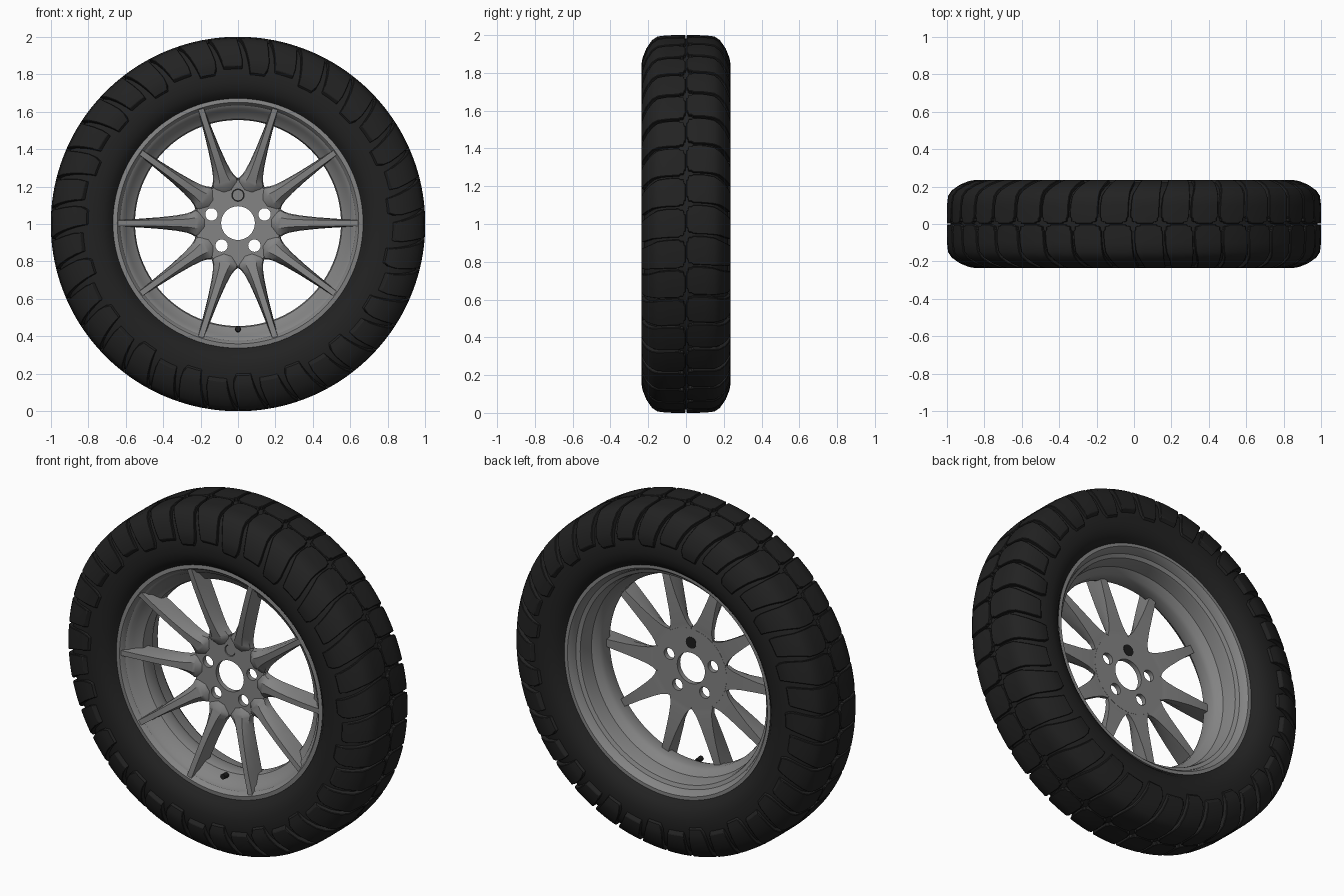
import bpy, bmesh, math
from mathutils import Vector

if "Cube" in bpy.data.objects:
    bpy.data.objects.remove(bpy.data.objects["Cube"])


def material(name, value):
    m = bpy.data.materials.new(name)
    m.use_nodes = True
    colour = (value, value, value, 1)
    m.diffuse_color = colour
    m.node_tree.nodes["Principled BSDF"].inputs["Base Color"].default_value = colour
    return m


RUBBER = material("black rubber", 0.016)
ALLOY = material("grey alloy", 0.23)
DARK = material("dark fitting", 0.012)
AXLE = 1.005  # height of the rim centre


def polar(r, y, a, height=1.0):
    return Vector((r * math.cos(a), y, height + r * math.sin(a)))


def smooth(obj, angle=35):
    bpy.ops.object.select_all(action="DESELECT")
    obj.select_set(True)
    bpy.context.view_layer.objects.active = obj
    bpy.ops.object.shade_smooth_by_angle(angle=math.radians(angle))


def finish(name, bm, mat, angle=35):
    bmesh.ops.recalc_face_normals(bm, faces=bm.faces)
    mesh = bpy.data.meshes.new(name)
    bm.to_mesh(mesh)
    bm.free()
    obj = bpy.data.objects.new(name, mesh)
    bpy.context.collection.objects.link(obj)
    mesh.materials.append(mat)
    smooth(obj, angle)
    return obj


def revolve(name, profile, mat, height, segments=144):
    """Turn a closed (radius, y) profile around the axle."""
    bm = bmesh.new()
    rings = [[bm.verts.new(polar(r, y, math.tau * i / segments, height)) for r, y in profile]
             for i in range(segments)]
    for i in range(segments):
        a, b = rings[i - 1], rings[i]
        for j in range(len(profile)):
            bm.faces.new((a[j - 1], a[j], b[j], b[j - 1]))
    return finish(name, bm, mat)


def rod(name, start, end, radius, mat):
    start, end = Vector(start), Vector(end)
    d = end - start
    bpy.ops.mesh.primitive_cylinder_add(vertices=24, radius=radius, depth=d.length,
                                        location=(start + end) / 2)
    obj = bpy.context.object
    obj.name = name
    obj.rotation_euler = d.to_track_quat("Z", "Y").to_euler()
    obj.data.materials.append(mat)
    smooth(obj)


# Tyre carcass: half profile from crown to bead, mirrored
half = [(0.981, 0.05), (0.977, 0.13), (0.956, 0.165), (0.912, 0.195), (0.86, 0.214),
        (0.81, 0.222), (0.76, 0.222), (0.72, 0.212), (0.69, 0.194), (0.667, 0.168),
        (0.652, 0.15)]
revolve("tyre_carcass", half + [(r, -y) for r, y in reversed(half)], RUBBER, 1.0)

# Tread lugs: (y, radius, angular half width, angular shift) from centre to sidewall
LUG = [(0.002, 1.0, 0.046, 0), (0.010, 1.0, 0.046, 0), (0.014, 1.0, 0.069, 0),
       (0.03, 1.0, 0.069, 0), (0.04, 1.0, 0.0765, 0),
       (0.10, 0.999, 0.0765, -0.002), (0.15, 0.993, 0.075, -0.008),
       (0.18, 0.973, 0.070, -0.018), (0.21, 0.93, 0.067, -0.035),
       (0.23, 0.88, 0.065, -0.05), (0.236, 0.845, 0.060, -0.055),
       (0.232, 0.81, 0.050, -0.05)]
COUNT, ACROSS = 38, 5


def add_lug(bm, angle, side, rows):
    def grid(scale_y, scale_r):
        return [[bm.verts.new(polar(r * scale_r, side * y * scale_y,
                                    angle + shift + w * (2 * i / (ACROSS - 1) - 1)))
                 for i in range(ACROSS)] for y, r, w, shift in rows]
    top, low = grid(1, 1), grid(0.88, 0.965)
    for a, b in zip(top, top[1:]):
        for i in range(ACROSS - 1):
            bm.faces.new((a[i], a[i + 1], b[i + 1], b[i]))

    def rim(g):
        return (g[0] + [row[-1] for row in g[1:-1]] + g[-1][::-1]
                + [row[0] for row in g[-2:0:-1]])
    outer, inner = rim(top), rim(low)
    for i in range(len(outer)):
        bm.faces.new((outer[i - 1], outer[i], inner[i], inner[i - 1]))


bm = bmesh.new()
for k in range(COUNT):
    for side in (-1, 1):
        add_lug(bm, math.tau * k / COUNT + 0.015 + 0.01 * side, side,
                LUG if k % 2 else LUG[:-1])
lugs = finish("tread_lugs", bm, RUBBER)
bevel = lugs.modifiers.new("soft edges", "BEVEL")
bevel.width, bevel.segments = 0.003, 1
bevel.limit_method, bevel.angle_limit = "ANGLE", math.radians(45)

# Rim barrel: visible inner skin, then the hidden outer skin
inner = [(0.668, -0.172), (0.645, -0.175), (0.636, -0.165), (0.628, -0.148), (0.610, -0.138),
         (0.600, -0.118), (0.556, -0.088), (0.550, -0.07), (0.550, -0.02), (0.558, 0.005),
         (0.588, 0.035), (0.597, 0.10), (0.603, 0.118), (0.624, 0.128), (0.634, 0.155),
         (0.648, 0.172), (0.668, 0.172)]
outer = [(r + 0.014, y * 0.96) for r, y in reversed(inner[1:-1])]
revolve("rim_barrel", inner + outer, ALLOY, AXLE)

# Ten spokes: (radius, front half width, back half width, front y, back y)
SPOKE = [(0.18, 0.020, 0.040, -0.076, -0.049), (0.21, 0.026, 0.066, -0.096, -0.048),
         (0.228, 0.028, 0.074, -0.100, -0.048), (0.236, 0.027, 0.068, -0.102, -0.048),
         (0.25, 0.024, 0.060, -0.106, -0.047), (0.275, 0.021, 0.051, -0.112, -0.046),
         (0.33, 0.018, 0.041, -0.125, -0.045), (0.42, 0.016, 0.031, -0.142, -0.044),
         (0.53, 0.015, 0.023, -0.158, -0.047), (0.645, 0.015, 0.019, -0.170, -0.06)]
bm = bmesh.new()
for k in range(10):
    a = math.tau * k / 10
    across = Vector((-math.sin(a), 0, math.cos(a)))
    loops = []
    for r, wf, wb, yf, yb in SPOKE:
        mid = yf + (yb - yf) * 0.45
        section = [(-wf, yf), (wf, yf), (wb * 0.9, mid), (wb, yb), (-wb, yb), (-wb * 0.9, mid)]
        loops.append([bm.verts.new(polar(r, y, a, AXLE) + across * w) for w, y in section])
    for a0, b0 in zip(loops, loops[1:]):
        for i in range(6):
            bm.faces.new((a0[i - 1], a0[i], b0[i], b0[i - 1]))
    bm.faces.new(loops[0])
    bm.faces.new(loops[-1])
finish("spokes", bm, ALLOY, 30)

# Hub plate with the centre bore and five bolt holes
curve = bpy.data.curves.new("hub_plate", "CURVE")
curve.dimensions, curve.fill_mode, curve.extrude = "2D", "BOTH", 0.014


def circle(radius, cx=0, cy=0, n=48):
    s = curve.splines.new("POLY")
    s.points.add(n - 1)
    for i, p in enumerate(s.points):
        t = math.tau * i / n
        p.co = (cx + radius * math.cos(t), cy + radius * math.sin(t), 0, 1)
    s.use_cyclic_u = True


circle(0.23, n=80)
circle(0.09)
BOLT = 0.149
for k in range(5):
    t = math.radians(90 + 72 * k)
    circle(0.033, BOLT * math.cos(t), BOLT * math.sin(t), 28)
hub = bpy.data.objects.new("hub_plate", curve)
bpy.context.collection.objects.link(hub)
hub.location = (0, -0.061, AXLE)
hub.rotation_euler.x = math.pi / 2
curve.materials.append(ALLOY)
bpy.ops.object.select_all(action="DESELECT")
hub.select_set(True)
bpy.context.view_layer.objects.active = hub
bpy.ops.object.convert(target="MESH")
smooth(bpy.context.object)

# Filled top bolt hole and the tyre valve
z = AXLE + BOLT
rod("bolt_plug", (0, -0.071, z), (0, -0.054, z), 0.030, ALLOY)
rod("bolt_back", (0, -0.055, z), (0, -0.045, z), 0.0335, DARK)
rod("valve_stem", (0, -0.09, 0.42), (0, -0.115, 0.438), 0.009, DARK)
rod("valve_cap", (0, -0.105, 0.437), (0, -0.143, 0.441), 0.015, DARK)
